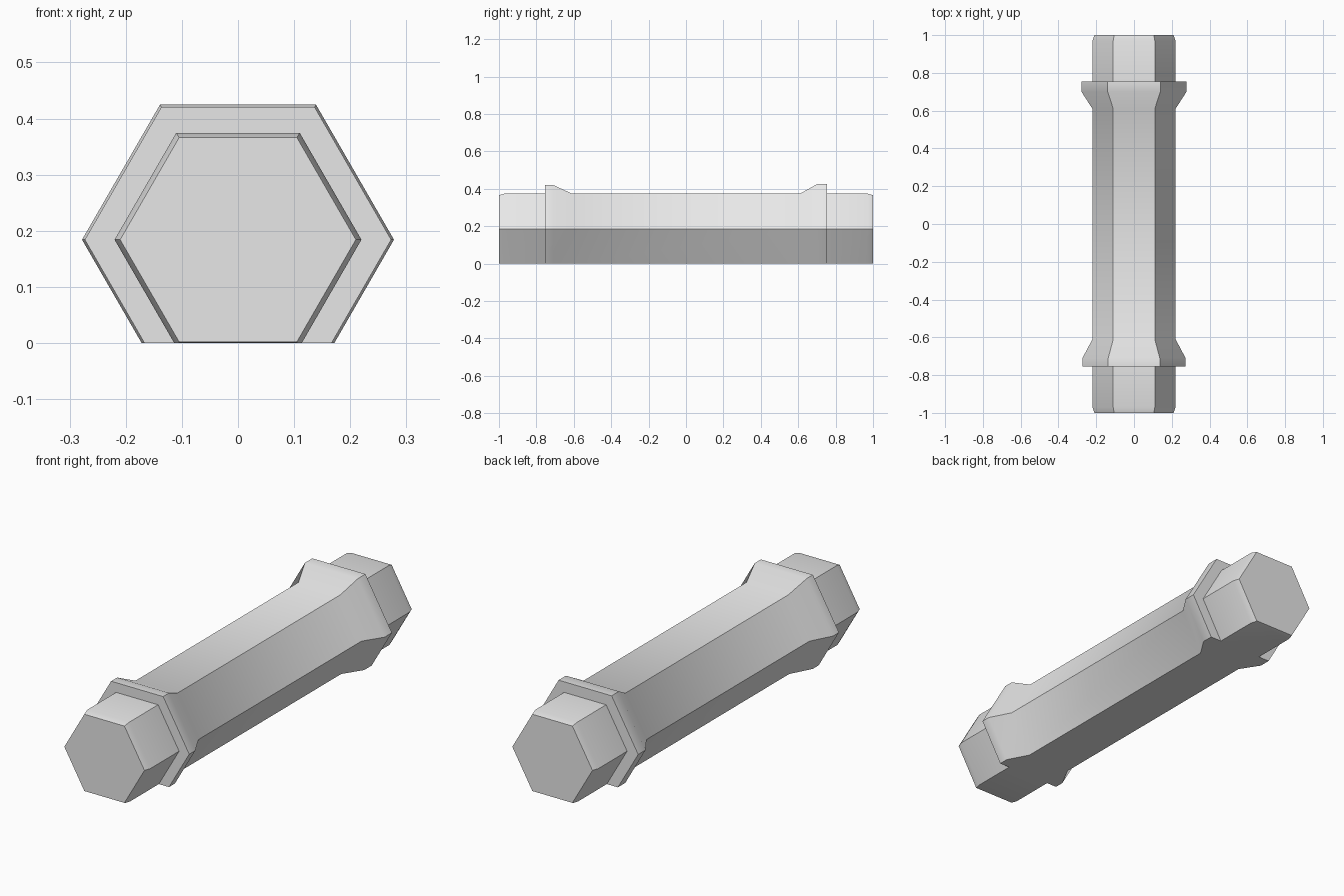
import bpy, bmesh, math
from mathutils import Vector

old = bpy.data.objects.get("Cube")
if old:
    bpy.data.objects.remove(old, do_unlink=True)

grey = bpy.data.materials.new("plain_grey")
grey.use_nodes = True
colour = (0.8, 0.8, 0.8, 1)
grey.diffuse_color = colour
grey.node_tree.nodes["Principled BSDF"].inputs["Base Color"].default_value = colour

AXIS_Z = 0.184
SHAFT, TIP = 0.22, 0.21


def end_profile(collar, shoulder):
    """(distance from the middle, radius) from the tip in to the shaft."""
    return [(1.0, TIP), (0.97, SHAFT), (0.755, SHAFT),
            (0.755, collar), (shoulder, collar), (0.61, SHAFT)]


# Stations along the length: front end, then back end mirrored
front = [(-y, r) for y, r in end_profile(0.273, 0.71)]
back = list(reversed(end_profile(0.278, 0.70)))

# Six-sided shaft with a flared collar near each end
bm = bmesh.new()
rings = []
for y, r in front + back:
    angles = [math.radians(60 * i) for i in range(6)]
    rings.append([bm.verts.new((r * math.cos(a), y, AXIS_Z + r * math.sin(a)))
                  for a in angles])
for a, b in zip(rings, rings[1:]):
    for i in range(6):
        j = (i + 1) % 6
        bm.faces.new((a[i], a[j], b[j], b[i]))
bm.faces.new(rings[0])
bm.faces.new(rings[-1])

# Flat underside
cut = bmesh.ops.bisect_plane(
    bm, geom=bm.verts[:] + bm.edges[:] + bm.faces[:],
    plane_co=Vector((0, 0, 0)), plane_no=Vector((0, 0, -1)), clear_outer=True)
rim = [e for e in bm.edges if e.is_boundary]
bmesh.ops.holes_fill(bm, edges=rim, sides=0)
bmesh.ops.recalc_face_normals(bm, faces=bm.faces[:])

mesh = bpy.data.meshes.new("collared_hex_shaft")
bm.to_mesh(mesh)
bm.free()
mesh.materials.append(grey)
shaft = bpy.data.objects.new("collared_hex_shaft", mesh)
bpy.context.collection.objects.link(shaft)

# Soft flares, crisp corners
bpy.ops.object.select_all(action="DESELECT")
shaft.select_set(True)
bpy.context.view_layer.objects.active = shaft
bpy.ops.object.shade_smooth_by_angle(angle=math.radians(35))
